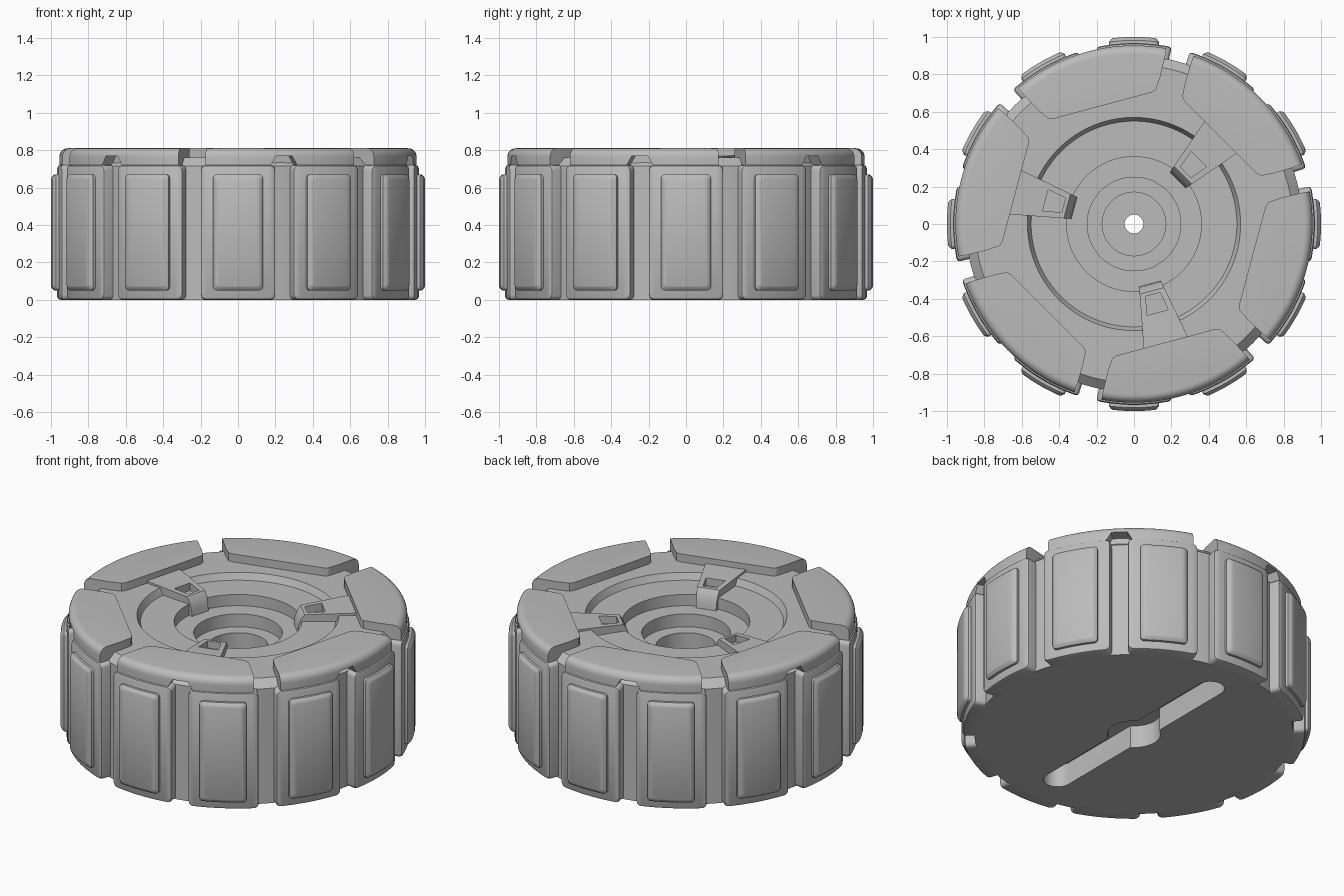
import bpy, bmesh
from math import sin, cos, pi, radians
from mathutils import Matrix

cube = bpy.data.objects.get("Cube")
if cube:
    bpy.data.objects.remove(cube, do_unlink=True)

grey = bpy.data.materials.new("light_grey")
grey.use_nodes = True
GREY = (0.5, 0.5, 0.5, 1)
grey.diffuse_color = GREY
grey.node_tree.nodes["Principled BSDF"].inputs["Base Color"].default_value = GREY


def polar(r, a, z):
    return (r * cos(a), r * sin(a), z)


def make(name, bm):
    bmesh.ops.recalc_face_normals(bm, faces=bm.faces)
    mesh = bpy.data.meshes.new(name)
    bm.to_mesh(mesh)
    bm.free()
    mesh.materials.append(grey)
    ob = bpy.data.objects.new(name, mesh)
    bpy.context.collection.objects.link(ob)
    return ob


def activate(ob):
    bpy.ops.object.select_all(action='DESELECT')
    ob.select_set(True)
    bpy.context.view_layer.objects.active = ob


def smooth(ob):
    activate(ob)
    bpy.ops.object.shade_smooth_by_angle(angle=radians(32))


def cut(ob, cutter):
    cutter.hide_render = True
    mod = ob.modifiers.new("cut", 'BOOLEAN')
    mod.operation = 'DIFFERENCE'
    mod.solver = 'EXACT'
    mod.object = cutter
    activate(ob)
    bpy.ops.object.modifier_apply(modifier=mod.name)
    bpy.data.objects.remove(cutter, do_unlink=True)


def loft(rings, closed=False):
    """Skin matching rings of points; cap the ends unless the loft closes."""
    bm = bmesh.new()
    vs = [[bm.verts.new(p) for p in ring] for ring in rings]
    n = len(vs[0])
    for i in range(len(vs) if closed else len(vs) - 1):
        a, b = vs[i], vs[(i + 1) % len(vs)]
        for k in range(n):
            bm.faces.new((a[k], a[(k + 1) % n], b[(k + 1) % n], b[k]))
    if not closed:
        bm.faces.new(vs[0])
        bm.faces.new(vs[-1])
    return bm


def lathe(name, profile, steps=120):
    return make(name, loft([[polar(r, 2 * pi * i / steps, z) for r, z in profile]
                            for i in range(steps)], closed=True))


def copies(ob, angles):
    for k, deg in enumerate(angles):
        dup = ob if k == 0 else ob.copy()
        if k:
            bpy.context.collection.objects.link(dup)
        dup.name = ob.name.split(".")[0] if k == 0 else f"{ob.name}_{k + 1}"
        dup.matrix_world = Matrix.Rotation(radians(deg), 4, 'Z')


def wrapped_plate(name, half, z0, z1, corner, layers):
    """Rounded rectangle bent round the drum; layers are (radius, inset)."""
    bm = bmesh.new()
    rows = []
    for radius, inset in layers:
        w, lo, hi = half - inset, z0 + inset, z1 - inset
        cols = [(w - corner * (1 - sin(t)), corner * (1 - cos(t)))
                for t in (pi / 2, pi / 3, pi / 6, 0)]
        cols += [((w - corner) * f, 0) for f in (0.6, 0.2)]
        cols += [(-x, d) for x, d in reversed(cols)]
        rows.append([[bm.verts.new(polar(radius, x / layers[-1][0], z))
                      for x, z in ((x, lo + d), (x, hi - d))] for x, d in cols])
    n = len(rows[0])
    for a, b in zip(rows, rows[1:]):
        for k in range(n - 1):
            for s in (0, 1):
                bm.faces.new((a[k][s], a[k + 1][s], b[k + 1][s], b[k][s]))
        for k in (0, n - 1):
            bm.faces.new((a[k][0], a[k][1], b[k][1], b[k][0]))
    for row in (rows[0], rows[-1]):
        for k in range(n - 1):
            bm.faces.new((row[k][0], row[k + 1][0], row[k + 1][1], row[k][1]))
    return make(name, bm)


# Drum with stepped well and through hole
drum = lathe("drum", [(0.05, 0), (0.90, 0), (0.90, 0.715), (0.85, 0.76), (0.57, 0.76),
                      (0.55, 0.72), (0.36, 0.72), (0.36, 0.65), (0.25, 0.65),
                      (0.25, 0.57), (0.17, 0.57), (0.17, 0.42), (0.05, 0.42)])

# Slot and round pocket in the underside
slot = [(0.08 * cos(i * pi / 12), 0.67 + 0.08 * sin(i * pi / 12)) for i in range(13)]
slot += [(-x, -y) for x, y in slot]
cut(drum, make("slot_cutter", loft([[(x, y, z) for x, y in slot] for z in (-0.1, 0.14)])))
pocket = [polar(0.15, i * pi / 24, 0) for i in range(48)]
cut(drum, make("pocket_cutter", loft([[(x, y, z) for x, y, _ in pocket] for z in (-0.1, 0.14)])))
smooth(drum)

# Grip panels and raised pads
panel = wrapped_plate("grip_panel", 0.203, 0, 0.72, 0.025,
                      [(0.86, 0), (0.95, 0), (0.962, 0.004), (0.967, 0.015)])
smooth(panel)
copies(panel, range(0, 360, 30))
pad = wrapped_plate("grip_pad", 0.137, 0.05, 0.67, 0.02,
                    [(0.94, 0), (0.982, 0), (0.996, 0.014), (1.0, 0.024)])
smooth(pad)
copies(pad, range(0, 360, 30))

# Six cover plates with a rounded outer rim and a notch under the middle
def cover_ring(radius, z):
    arc = [polar(radius, radians(25.5 * (1 - i / 12)), z) for i in range(25)]
    edge = [(0.655, 0.275), (0.665, 0.30), (0.725, 0.34)]
    return ([(x, -y, z) for x, y in reversed(edge)] + [(x, y, z) for x, y in edge] + arc)


rim = [(0.955, 0.72)] + [(0.91 + 0.045 * cos(t * pi / 12), 0.765 + 0.045 * sin(t * pi / 12))
                         for t in range(7)]
cover = make("cover_plate", loft([cover_ring(r, z) for r, z in rim]))
cut(cover, make("notch_cutter", loft([[(r, -0.085, 0.70), (r, 0.085, 0.70),
                                       (r, 0.045, 0.768), (r, -0.045, 0.768)]
                                      for r in (0.88, 1.1)])))
smooth(cover)
copies(cover, range(45, 405, 60))

# Three windowed clips reaching into the well
side = [(0.33, 0.64), (0.335, 0.69), (0.35, 0.735), (0.37, 0.762), (0.67, 0.775), (0.67, 0.64)]
clip = make("clip", loft([[(r, s * (0.06 + 0.19 * (r - 0.33)), z) for r, z in side]
                          for s in (-1, 1)]))
cut(clip, make("window_cutter", loft([[(0.39, -0.04, z), (0.39, 0.04, z),
                                       (0.49, 0.058, z), (0.49, -0.058, z)]
                                      for z in (0.70, 0.9)])))
smooth(clip)
copies(clip, (45, 165, 285))
